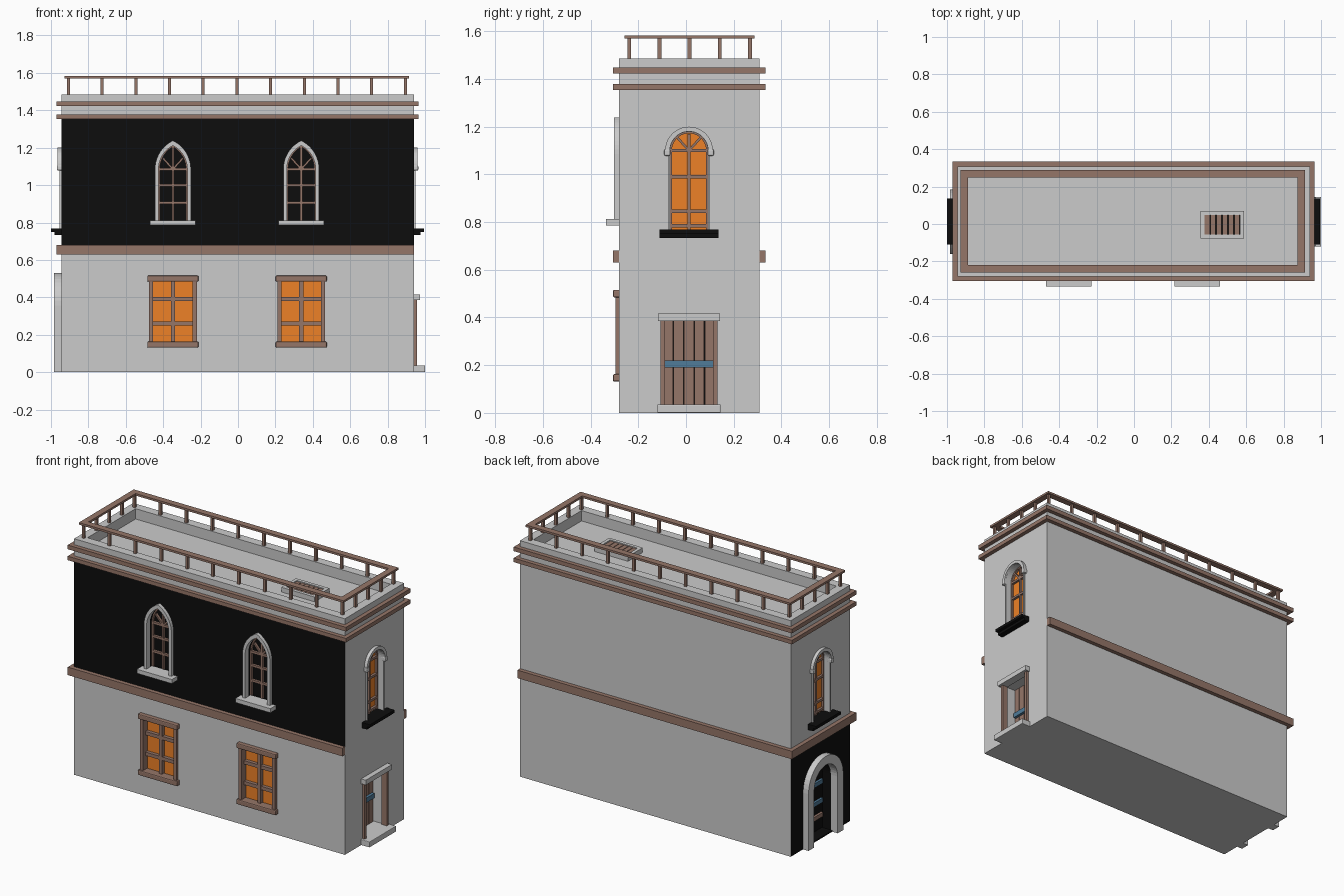
import bpy, bmesh, math
from mathutils import Matrix

if "Cube" in bpy.data.objects:
    bpy.data.objects.remove(bpy.data.objects["Cube"])

X0, X1, Y0, Y1 = -0.945, 0.94, -0.28, 0.308      # wall faces
MID, TOP, ROOF, PAR = 0.655, 1.36, 1.42, 1.485   # storey heights
CY = 0.0125


def material(name, *rgb):
    m = bpy.data.materials.new(name)
    m.diffuse_color = (*rgb, 1)
    m.use_nodes = True
    m.node_tree.nodes["Principled BSDF"].inputs["Base Color"].default_value = m.diffuse_color
    return m


BROWN = material("brown_wood", 0.30, 0.18, 0.14)
ORANGE = material("orange_glass", 0.85, 0.22, 0.02)
BLACK = material("black", 0.004, 0.004, 0.004)
BLUE = material("blue_metal", 0.08, 0.20, 0.32)

FRONT = lambda x: Matrix.Translation((x, Y0, 0))
RIGHT = Matrix.Translation((X1, CY, 0)) @ Matrix.Rotation(math.pi / 2, 4, 'Z')
LEFT = Matrix.Translation((X0, CY, 0)) @ Matrix.Rotation(-math.pi / 2, 4, 'Z')
WORLD = Matrix.Identity(4)
UP = Matrix.Rotation(math.pi / 2, 4, 'X').inverted()  # local (u, y, v) -> flat ring


def finish(name, bm, M, mat, bevel=0):
    bmesh.ops.recalc_face_normals(bm, faces=bm.faces)
    if bevel:
        bmesh.ops.bevel(bm, geom=bm.edges[:], offset=bevel, segments=2, profile=0.5, affect='EDGES')
    bm.transform(M)
    me = bpy.data.meshes.new(name)
    bm.to_mesh(me)
    bm.free()
    ob = bpy.data.objects.new(name, me)
    bpy.context.collection.objects.link(ob)
    if mat:
        me.materials.append(mat)
    return ob


def box(name, x0, x1, y0, y1, z0, z1, mat=None, M=WORLD, bevel=0):
    bm = bmesh.new()
    bmesh.ops.create_cube(bm, size=1)
    for v in bm.verts:
        v.co = ((x0 + x1) / 2 + v.co.x * (x1 - x0), (y0 + y1) / 2 + v.co.y * (y1 - y0),
                (z0 + z1) / 2 + v.co.z * (z1 - z0))
    return finish(name, bm, M, mat, bevel)


def prism(name, pts, y0, y1, mat=None, M=WORLD):
    bm = bmesh.new()
    f = bm.faces.new([bm.verts.new((u, y0, v)) for u, v in pts])
    ext = bmesh.ops.extrude_face_region(bm, geom=[f])["geom"]
    bmesh.ops.translate(bm, vec=(0, y1 - y0, 0), verts=[e for e in ext if isinstance(e, bmesh.types.BMVert)])
    return finish(name, bm, M, mat)


def ring(name, outer, inner, y0, y1, mat=None, M=WORLD, closed=False):
    bm = bmesh.new()
    rows = [[bm.verts.new(c) for c in ((o[0], y0, o[1]), (i[0], y0, i[1]), (i[0], y1, i[1]), (o[0], y1, o[1]))]
            for o, i in zip(outer, inner)]
    for a, b in zip(rows, rows[1:] + rows[:1] if closed else rows[1:]):
        for k in range(4):
            bm.faces.new((a[k], a[k - 1], b[k - 1], b[k]))
    if not closed:
        bm.faces.new(rows[0])
        bm.faces.new(rows[-1])
    return finish(name, bm, M, mat)


def flat_ring(name, x0, x1, y0, y1, w, z0, z1, mat=None):
    rect = lambda d: [(x0 + d, y0 + d), (x1 - d, y0 + d), (x1 - d, y1 - d), (x0 + d, y1 - d)]
    flip = Matrix(((1, 0, 0, 0), (0, 0, 1, 0), (0, 1, 0, 0), (0, 0, 0, 1)))
    ob = ring(name, rect(0), rect(w), z0, z1, mat, flip, True)
    ob.data.flip_normals()
    return ob


def arch(hw, base, spring, rise, n=10):
    """Round (rise == hw) or pointed (rise > hw) arch outline."""
    r = (rise ** 2 + hw ** 2) / (2 * hw)
    end = math.acos((hw - r) / r)
    half = [(-hw, base)]
    for i in range(n + 1):
        t = math.pi + (end - math.pi) * i / n
        half.append((r - hw + r * math.cos(t), spring + r * math.sin(t)))
    half[-1] = (0, spring + rise)
    return half + [(-u, v) for u, v in half[-2::-1]]


def bar(name, length, angle, z, M, y0, y1):
    B = M @ Matrix.Translation((0, 0, z)) @ Matrix.Rotation(angle, 4, 'Y')
    box(name, -0.005, 0.005, y0, y1, 0, length, BROWN, B)


low_cut, up_cut = [], []


def arched_window(name, M, hw, spring, rise, base, glass, rails):
    """Opening, glass, glazing bars and fan of an arched window."""
    up_cut.append(prism(name + "_cutter", arch(hw, base, spring, rise), -0.05, 0.06, None, M))
    prism(name + "_glass", arch(hw, base, spring, rise), 0.045, 0.058, glass, M)
    ring(name + "_sash", arch(hw, base, spring, rise), arch(hw - 0.008, base, spring, rise - 0.008),
         0.03, 0.045, BROWN, M)
    box(name + "_mullion", -0.006, 0.006, 0.03, 0.045, base, spring + rise - 0.01, BROWN, M)
    for z in rails:
        box(name + "_rail", -hw, hw, 0.03, 0.045, z - 0.007, z + 0.007, BROWN, M)
    for s in (-1, 1):
        bar(name + "_fan_bar", hw * 1.02, s * math.radians(42), spring, M, 0.03, 0.045)


for cx in (-0.348, 0.338):
    M = FRONT(cx)
    # upper pointed windows
    arched_window("pointed_window", M, 0.078, 1.085, 0.128, 0.81, BLACK, (0.905, 1.0, 1.085))
    ring("pointed_surround", arch(0.096, 0.81, 1.085, 0.153), arch(0.077, 0.81, 1.085, 0.126), -0.022, 0.01, None, M)
    box("pointed_sill", -0.122, 0.122, -0.055, 0.03, 0.786, 0.812, None, M)
    # lower rectangular windows
    low_cut.append(box("lower_window_cutter", -0.115, 0.115, -0.05, 0.05, 0.15, 0.495, None, M))
    box("lower_glass", -0.115, 0.115, 0.03, 0.045, 0.15, 0.495, ORANGE, M)
    for z in (0.147, 0.5):
        box("lower_window_rail", -0.137, 0.137, -0.026, 0.03, z - 0.016, z + 0.016, BROWN, M, 0.006)
    for s in (-1, 1):
        box("lower_window_jamb", s * 0.117 - 0.011, s * 0.117 + 0.011, -0.016, 0.04, 0.16, 0.49, BROWN, M)
    box("lower_mullion", -0.011, 0.011, 0.005, 0.03, 0.16, 0.49, BROWN, M)
    for z in (0.26, 0.39):
        box("lower_glazing_bar", -0.11, 0.11, 0.008, 0.03, z - 0.011, z + 0.011, BROWN, M)

# round-headed windows on both ends
for M in (RIGHT, LEFT):
    arched_window("round_window", M, 0.08, 1.1, 0.08, 0.765, ORANGE, (0.785, 0.845, 0.99, 1.1))
    ring("round_jamb", arch(0.088, 0.765, 1.1, 0.088), arch(0.079, 0.765, 1.1, 0.079), -0.01, 0.01, None, M)
    ring("round_hood", arch(0.1, 1.09, 1.1, 0.1), arch(0.08, 1.09, 1.1, 0.08), -0.02, 0.01, None, M)
    for s in (-1, 1):
        box("hood_stop", s * 0.091 - 0.013, s * 0.091 + 0.013, -0.024, 0.01, 1.078, 1.106, None, M, 0.006)
    box("round_sill", -0.123, 0.123, -0.055, 0.04, 0.75, 0.768, BLACK, M)
    box("round_sill_base", -0.123, 0.123, -0.035, 0.01, 0.733, 0.75, BLACK, M)

# plank door, right end
low_cut.append(box("door_cutter", -0.112, 0.112, -0.05, 0.11, 0.02, 0.39, None, RIGHT))
for i in range(5):
    u = -0.11 + i * 0.044
    box("door_plank", u + 0.002, u + 0.042, 0.085, 0.105, 0.03, 0.388, BROWN, RIGHT)
box("door_gap_backing", -0.112, 0.112, 0.1, 0.109, 0.03, 0.388, BLACK, RIGHT)
box("door_bar", -0.1, 0.1, 0.068, 0.085, 0.19, 0.22, BLUE, RIGHT)
for s in (-1, 1):
    box("door_post", s * 0.11 - 0.009, s * 0.11 + 0.009, -0.016, 0.02, 0.035, 0.386, BROWN, RIGHT)
box("door_lintel", -0.13, 0.13, -0.032, 0.02, 0.385, 0.416, None, RIGHT)
box("door_step", -0.133, 0.133, -0.06, 0.085, 0, 0.036, None, RIGHT, 0.004)

# arched door, left end
low_cut.append(prism("arch_door_cutter", arch(0.118, 0.008, 0.357, 0.118), -0.05, 0.09, None, LEFT))
ring("arch_door_surround", arch(0.173, 0, 0.357, 0.173), arch(0.117, 0, 0.357, 0.117), -0.038, 0.01, None, LEFT)
prism("arch_door_leaf", arch(0.118, 0.01, 0.357, 0.118), 0.07, 0.088, BLACK, LEFT)
for z, m in ((0.1, BROWN), (0.19, BLUE), (0.31, BLUE), (0.4, BROWN)):
    box("arch_door_strap", -0.105, 0.105, 0.055, 0.07, z - 0.013, z + 0.013, m, LEFT)


def storey(name, z0, z1, cutters, is_black):
    ob = box(name, X0, X1, Y0, Y1, z0, z1)
    for c in cutters:
        mod = ob.modifiers.new("opening", 'BOOLEAN')
        mod.object, mod.operation, mod.solver = c, 'DIFFERENCE', 'EXACT'
    bpy.context.view_layer.update()
    me = bpy.data.meshes.new_from_object(ob.evaluated_get(bpy.context.evaluated_depsgraph_get()))
    ob.modifiers.clear()
    ob.data = me
    me.materials.clear()
    me.materials.append(None)
    me.materials.append(BLACK)
    for p in me.polygons:
        p.material_index = int(is_black([me.vertices[i].co for i in p.vertices]))
    for c in cutters:
        bpy.data.objects.remove(c)


# walls: black left end below, black front above
storey("lower_storey", 0, MID, low_cut, lambda vs: max(v.x for v in vs) < X0 + 0.1)
storey("upper_storey", MID, TOP, up_cut, lambda vs: max(v.y for v in vs) < Y0 + 0.1)
box("roof_slab", X0, X1, Y0, Y1, TOP, ROOF)
flat_ring("parapet", X0, X1, Y0, Y1, 0.055, ROOF - 0.01, PAR)

# string course (front, back and left) and cornices
P = 0.026
box("front_band", X0 - P, X1, Y0 - P, Y0, 0.63, 0.68, BROWN)
box("back_band", X0 - P, X1, Y1, Y1 + P, 0.63, 0.68, BROWN)
box("left_band", X0 - P, X0, Y0, Y1, 0.63, 0.68, BROWN)
for z0, z1 in ((1.353, 1.378), (1.422, 1.448)):
    flat_ring("cornice", X0 - P, X1 + P, Y0 - P, Y1 + P, P + 0.005, z0, z1, BROWN)

# roof railing
flat_ring("handrail", -0.927, 0.915, -0.258, 0.288, 0.04, 1.57, 1.583, BROWN)
xs = [-0.907 + i * 0.1802 for i in range(11)]
ys = [-0.238 + i * 0.1265 for i in range(5)]
posts = [(x, y) for x in xs for y in (ys[0], ys[-1])] + [(x, y) for x in (xs[0], xs[-1]) for y in ys[1:-1]]
for x, y in posts:
    box("railing_post", x - 0.008, x + 0.008, y - 0.008, y + 0.008, PAR - 0.005, 1.572, BROWN)

# roof hatch
flat_ring("hatch_frame", 0.355, 0.588, -0.077, 0.07, 0.021, ROOF - 0.005, ROOF + 0.03)
box("hatch_base", 0.374, 0.569, -0.058, 0.051, ROOF - 0.005, ROOF + 0.01, BLACK)
for i in range(6):
    x = 0.377 + i * 0.0318
    box("hatch_slat", x, x + 0.028, -0.057, 0.05, ROOF, ROOF + 0.024, BROWN)
